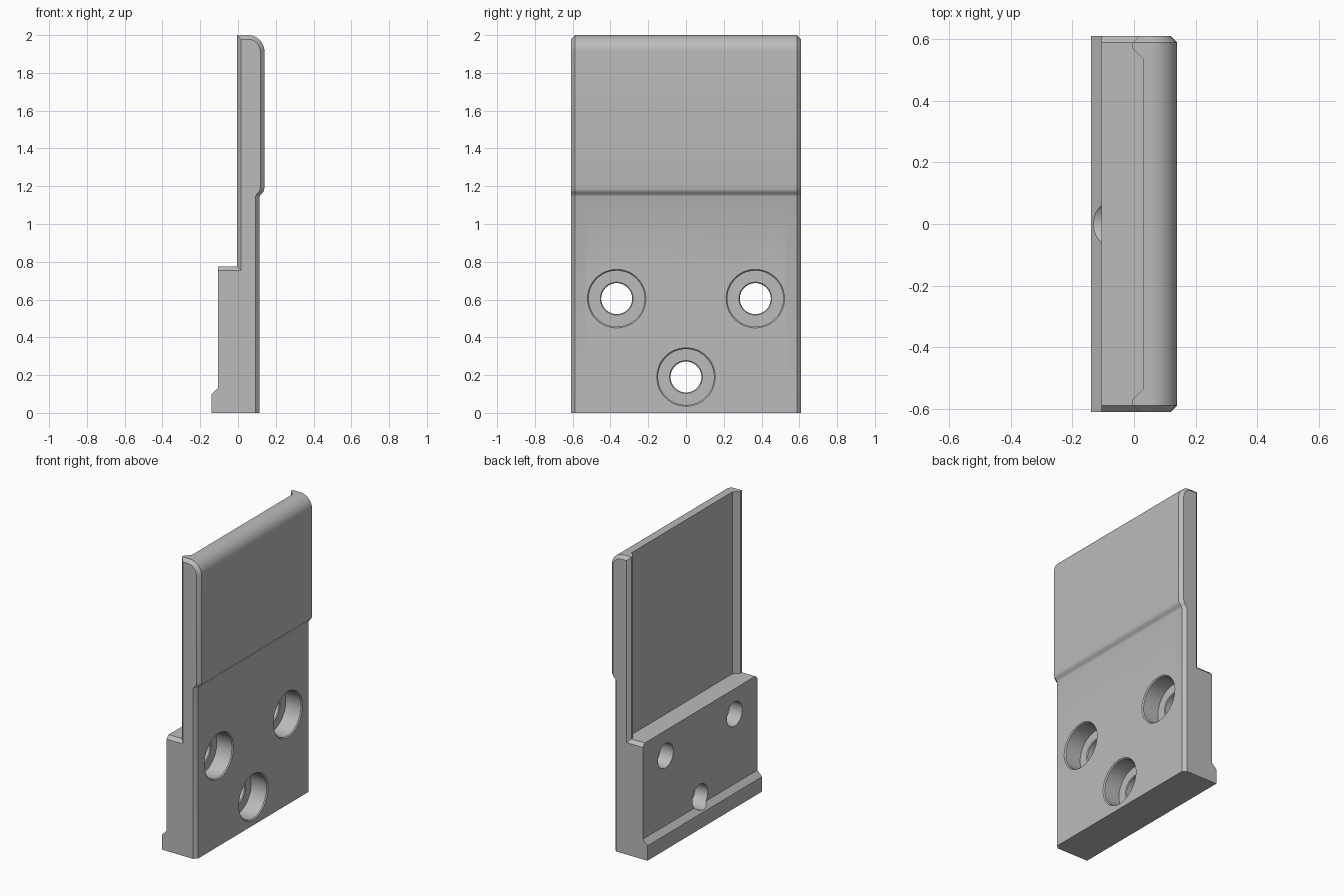
import bpy, bmesh
from math import sin, cos, pi

cube = bpy.data.objects.get("Cube")
if cube:
    bpy.data.objects.remove(cube, do_unlink=True)

grey = bpy.data.materials.new("plain grey")
grey.use_nodes = True
grey.diffuse_color = (0.5, 0.5, 0.5, 1)
grey.node_tree.nodes["Principled BSDF"].inputs["Base Color"].default_value = (0.5, 0.5, 0.5, 1)


def make_object(name, bm):
    bmesh.ops.recalc_face_normals(bm, faces=bm.faces)
    mesh = bpy.data.meshes.new(name)
    bm.to_mesh(mesh)
    bm.free()
    mesh.materials.append(grey)
    obj = bpy.data.objects.new(name, mesh)
    bpy.context.collection.objects.link(obj)
    return obj


def bridge(bm, a, b):
    for i in range(len(a)):
        j = (i + 1) % len(a)
        bm.faces.new((a[i], a[j], b[j], b[i]))


def side_profile(c, back):
    """Outline in x and z; c is the edge chamfer, back the rear face of the upper plate."""
    # foot, front face and the soft step outwards
    pts = [(-0.14, 0), (0.115 - c, 0)]
    pts += [(x - c, z) for x, z in ((0.115, 1.145), (0.118, 1.154), (0.125, 1.162),
                                    (0.134, 1.171), (0.138, 1.18), (0.14, 1.195))]
    # rounded top front edge
    radius = 0.087
    for i in range(13):
        a = pi / 2 * i / 12
        pts.append((0.14 - radius + (radius - c) * cos(a), 2 - radius + (radius - c) * sin(a)))
    # rear face, ledge and lip
    pts += [(back + c, 2 - c), (back + c, 0.775 - c), (-0.105, 0.775 - c),
            (-0.105, 0.135), (-0.14, 0.1)]
    return pts


# plate body: sections along y give the end chamfers and the rear recess
CHAMFER = 0.022
HALF = 0.61
half_sections = [(HALF, CHAMFER, -0.005), (HALF - CHAMFER, 0, -0.005),
                 (0.57, 0, -0.005), (0.535, 0, 0.03)]
sections = [(-y, c, b) for y, c, b in half_sections] + half_sections[::-1]
bm = bmesh.new()
rings = [[bm.verts.new((x, y, z)) for x, z in side_profile(c, b)] for y, c, b in sections]
for a, b in zip(rings, rings[1:]):
    bridge(bm, a, b)
bm.faces.new(rings[0])
bm.faces.new(rings[-1])
plate = make_object("mounting_plate", bm)

# counterbored screw holes, turned about the x direction
bore = [(0.135, 0.175), (0.108, 0.148), (-0.005, 0.148),
        (-0.005, 0.087), (-0.01, 0.082), (-0.25, 0.082)]
SIDES = 48
bm = bmesh.new()
for cy, cz in ((-0.367, 0.605), (0.367, 0.605), (0, 0.19)):
    rings = [[bm.verts.new((x, cy + r * cos(2 * pi * i / SIDES), cz + r * sin(2 * pi * i / SIDES)))
              for i in range(SIDES)] for x, r in bore]
    for a, b in zip(rings, rings[1:]):
        bridge(bm, a, b)
    bm.faces.new(rings[0])
    bm.faces.new(rings[-1])
cutter = make_object("screw_hole_cutter", bm)
cutter.hide_render = True

cut = plate.modifiers.new("screw holes", 'BOOLEAN')
cut.operation = 'DIFFERENCE'
cut.solver = 'EXACT'
cut.object = cutter

bpy.ops.object.select_all(action='DESELECT')
plate.select_set(True)
bpy.context.view_layer.objects.active = plate
bpy.ops.object.modifier_apply(modifier=cut.name)
bpy.data.objects.remove(cutter, do_unlink=True)
bpy.ops.object.shade_smooth_by_angle(angle=pi / 7)
